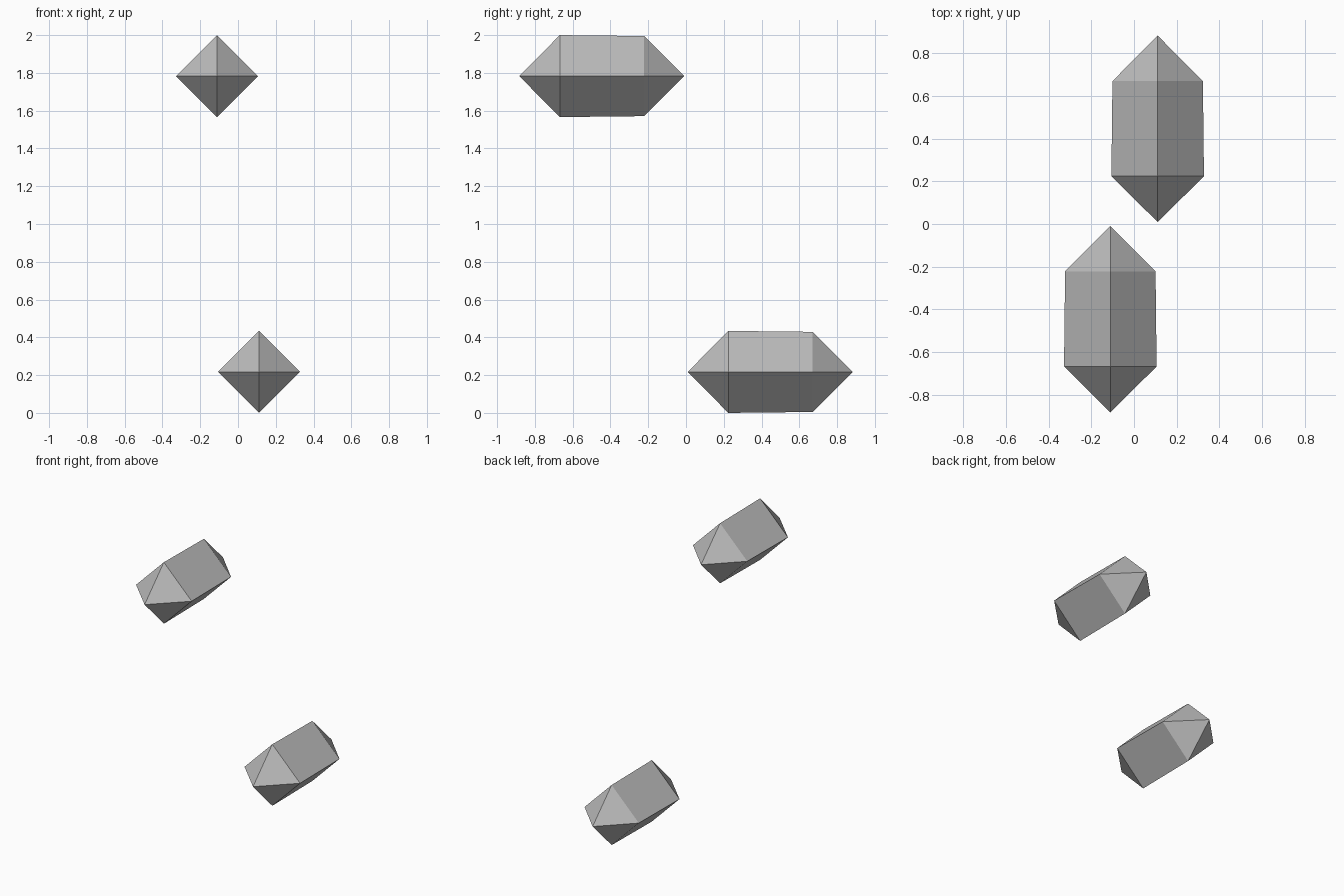
import bpy
import bmesh
from math import cos, sin, pi

default_cube = bpy.data.objects.get("Cube")
if default_cube:
    bpy.data.objects.remove(default_cube, do_unlink=True)

GREY = (0.5, 0.5, 0.5, 1)
grey = bpy.data.materials.new("plain grey")
grey.use_nodes = True
grey.diffuse_color = GREY
grey.node_tree.nodes["Principled BSDF"].inputs["Base Color"].default_value = GREY


def crystal(name, x, y, z):
    """Four-sided prism along y with a pyramid at each end, slightly narrower at the back."""
    bm = bmesh.new()

    def ring(offset, radius):
        return [bm.verts.new((radius * cos(i * pi / 2), offset, radius * sin(i * pi / 2)))
                for i in range(4)]

    front, back = ring(-0.222, 0.217), ring(0.224, 0.212)
    front_tip = bm.verts.new((0, -0.437, 0))
    back_tip = bm.verts.new((0, 0.437, 0))
    for i in range(4):
        j = (i + 1) % 4
        bm.faces.new((front[i], front[j], back[j], back[i]))
        bm.faces.new((front_tip, front[j], front[i]))
        bm.faces.new((back_tip, back[i], back[j]))
    bmesh.ops.recalc_face_normals(bm, faces=bm.faces)

    mesh = bpy.data.meshes.new(name)
    bm.to_mesh(mesh)
    bm.free()
    mesh.materials.append(grey)
    obj = bpy.data.objects.new(name, mesh)
    obj.location = (x, y, z)
    bpy.context.collection.objects.link(obj)


# Two matching crystals, one low at the back and one high at the front
crystal("lower_crystal", 0.111, 0.446, 0.217)
crystal("upper_crystal", -0.111, -0.446, 1.783)
